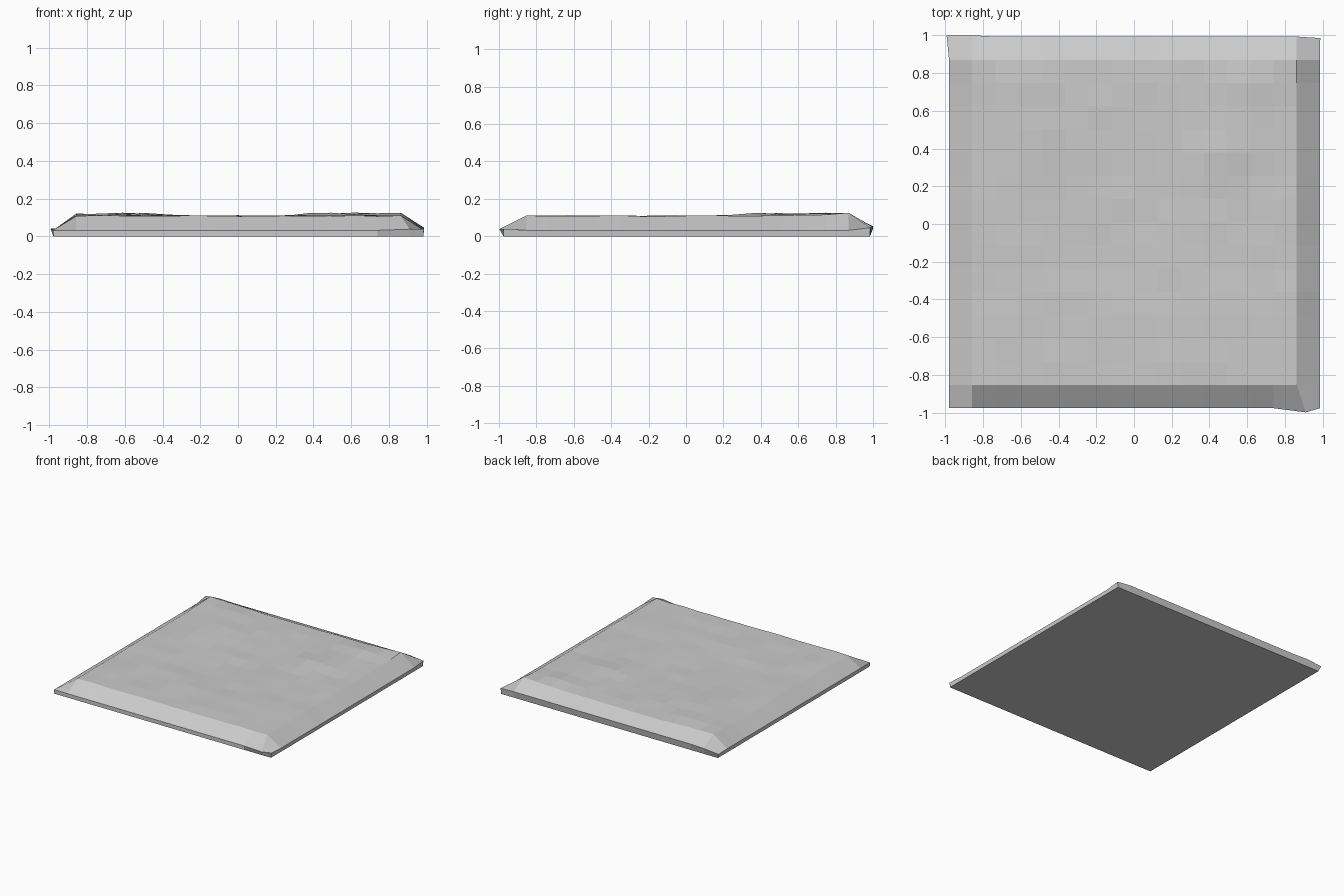
import bpy, bmesh, random
from math import exp

if "Cube" in bpy.data.objects:
    bpy.data.objects.remove(bpy.data.objects["Cube"])

random.seed(4)
N = 16
X0, X1, Y0, Y1 = -0.98, 0.985, -0.976, 0.993


def bump(x, y, cx, cy, r, h):
    return h * exp(-((x - cx) ** 2 + (y - cy) ** 2) / (r * r))


def top_height(x, y):
    # Worn stone surface: shallow dip in the middle, low swells near the back
    z = 0.109 + random.uniform(-0.003, 0.003)
    z += bump(x, y, 0, 0, 0.35, -0.005)
    for cx, cy in ((0.45, 0.42), (-0.5, 0.45), (0.62, 0.74), (-0.6, 0.74)):
        z += bump(x, y, cx, cy, 0.16, 0.016)
    for cx in (-0.86, 0.86):
        z += bump(x, y, cx, 0.86, 0.15, 0.013)
    return z


# Grid surface with a lowered rim forming the chamfer
bm = bmesh.new()
top = {}
for i in range(N + 1):
    for j in range(N + 1):
        x = X0 + (X1 - X0) * i / N
        y = Y0 + (Y1 - Y0) * j / N
        if j == N:
            z = 0.053
        elif i in (0, N) or j == 0:
            z = 0.032
        else:
            z = top_height(x, y)
        top[i, j] = bm.verts.new((x, y, z))

# Chipped corners
top[N - 1, 0].co = (0.91, -0.998, 0.038)
top[N, 0].co.z = 0.04
top[0, N].co = (-0.993, 1.0, 0.04)
top[1, N].co.y = 1.0
top[N, N].co = (0.987, 0.985, 0.045)

for i in range(N):
    for j in range(N):
        bm.faces.new((top[i, j], top[i + 1, j], top[i + 1, j + 1], top[i, j + 1]))

# Side walls and flat underside
loop = ([(i, 0) for i in range(N)] + [(N, j) for j in range(N)]
        + [(i, N) for i in range(N, 0, -1)] + [(0, j) for j in range(N, 0, -1)])
base = []
for k in loop:
    c = top[k].co
    base.append(bm.verts.new((max(-0.978, min(0.982, c.x)),
                              max(-0.976, min(0.984, c.y)), 0)))
L = len(loop)
for a in range(L):
    b = (a + 1) % L
    bm.faces.new((top[loop[b]], top[loop[a]], base[a], base[b]))
bm.faces.new(base[::-1])
bmesh.ops.recalc_face_normals(bm, faces=bm.faces[:])

mesh = bpy.data.meshes.new("floor_slab")
bm.to_mesh(mesh)
bm.free()
slab = bpy.data.objects.new("floor_slab", mesh)
bpy.context.collection.objects.link(slab)
